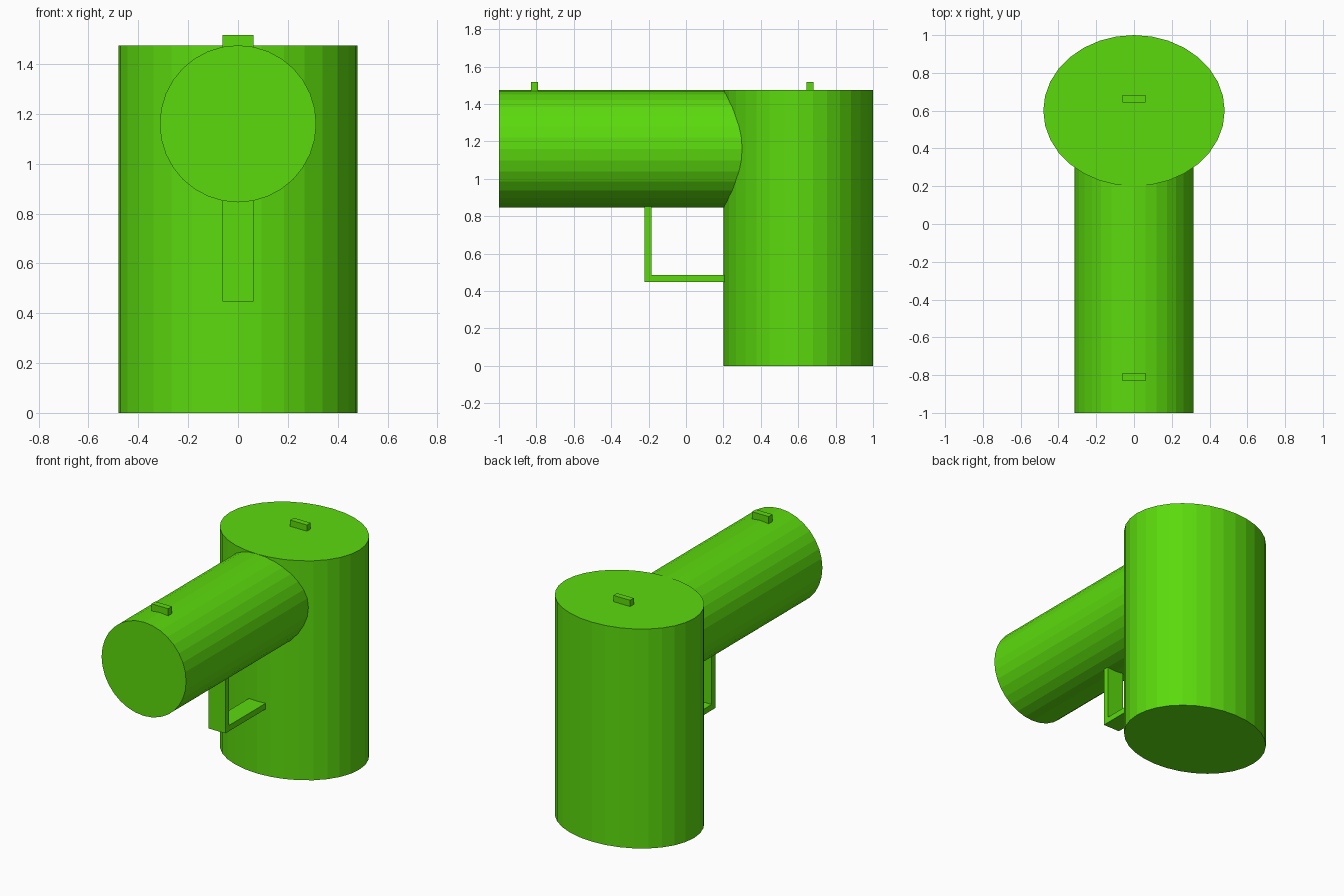
import bpy
from mathutils import Matrix

if "Cube" in bpy.data.objects:
    bpy.data.objects.remove(bpy.data.objects["Cube"])

green = bpy.data.materials.new("bright green")
green.diffuse_color = (0.105, 0.70, 0.004, 1)
green.use_nodes = True
green.node_tree.nodes["Principled BSDF"].inputs["Base Color"].default_value = green.diffuse_color


def finish(name):
    ob = bpy.context.object
    ob.name = name
    bpy.ops.object.transform_apply(location=True, rotation=True, scale=True)
    ob.data.materials.append(green)
    return ob


def box(name, x, y, z):
    """Box from (min, max) pairs."""
    pairs = (x, y, z)
    bpy.ops.mesh.primitive_cube_add(size=1, location=[(a + b) / 2 for a, b in pairs])
    bpy.context.object.scale = [b - a for a, b in pairs]
    return finish(name)


def cylinder(name, rx, ry, length):
    """Upright 32-sided elliptical cylinder with its base at the origin."""
    bpy.ops.mesh.primitive_cylinder_add(vertices=32, radius=1, depth=1, location=(0, 0, length / 2))
    bpy.context.object.scale = (rx, ry, length)
    return finish(name)


# Upright handle
handle = cylinder("handle", 0.48, 0.40, 1.475)
handle.data.transform(Matrix.Translation((0, 0.6, 0)))

# Horizontal barrel running into the handle
barrel = cylinder("barrel", 0.314, 0.315, 1.5)
barrel.data.transform(Matrix.Translation((0, -1, 1.16)) @ Matrix.Rotation(-1.5707963, 4, 'X'))

# Front and rear sights
W = (-0.062, 0.062)
box("front_sight", W, (-0.83, -0.79), (1.46, 1.517))
box("rear_sight", W, (0.643, 0.682), (1.46, 1.517))

# Trigger guard
box("guard_post", W, (-0.223, -0.184), (0.447, 0.86))
box("guard_base", W, (-0.184, 0.22), (0.447, 0.486))
